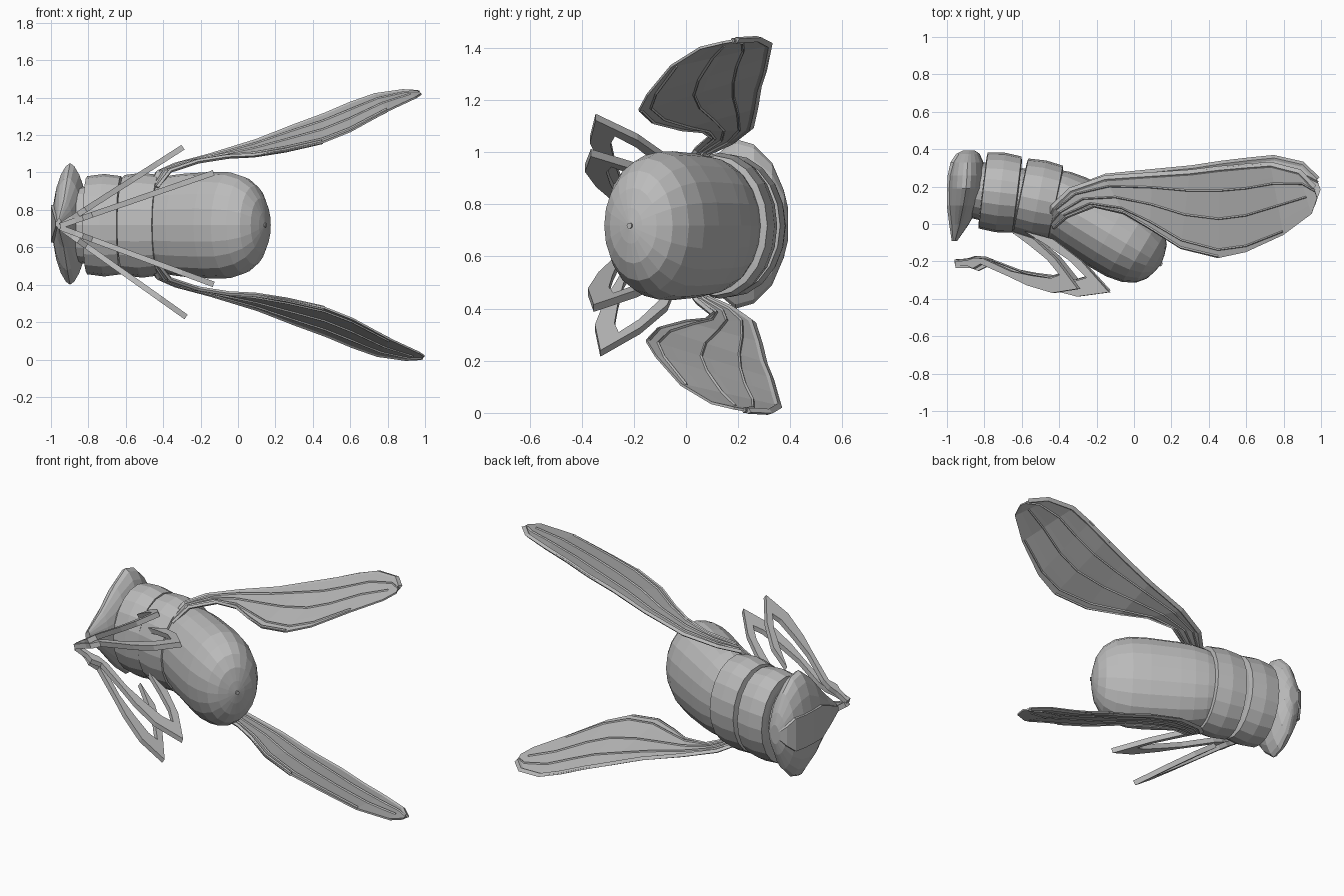
import bpy, bmesh, math
from mathutils import Vector

if "Cube" in bpy.data.objects:
    bpy.data.objects.remove(bpy.data.objects["Cube"])

MID = 0.725  # height of the insect's symmetry plane

grey = bpy.data.materials.new("plain grey")
grey.use_nodes = True
grey.diffuse_color = (0.5, 0.5, 0.5, 1)
grey.node_tree.nodes["Principled BSDF"].inputs["Base Color"].default_value = (0.5, 0.5, 0.5, 1)


def make(name, verts, faces):
    mesh = bpy.data.meshes.new(name)
    mesh.from_pydata([tuple(v) for v in verts], [], faces)
    bm = bmesh.new()
    bm.from_mesh(mesh)
    bmesh.ops.recalc_face_normals(bm, faces=bm.faces)
    bm.to_mesh(mesh)
    bm.free()
    mesh.materials.append(grey)
    obj = bpy.data.objects.new(name, mesh)
    bpy.context.collection.objects.link(obj)
    return obj


def skin(name, rings):
    """Join rings of equal length into a capped closed skin."""
    n = len(rings[0])
    verts = [p for ring in rings for p in ring]
    faces = [list(range(n)), list(range(len(verts) - n, len(verts)))]
    for r in range(len(rings) - 1):
        for i in range(n):
            j = (i + 1) % n
            faces.append((r * n + i, r * n + j, r * n + n + j, r * n + n + i))
    return make(name, verts, faces)


def oval(center, side, up, n=20, sharp=0):
    """Ring of points; sharp above zero pinches it into a lens."""
    ring = []
    for i in range(n):
        a = 2 * math.pi * i / n
        c = math.cos(a)
        ring.append(center + side * c * abs(c) ** sharp + up * math.sin(a))
    return ring


def body_part(name, start, end, profile, wide):
    """Oval solid of revolution; profile holds (position along axis, radius)."""
    a, b = Vector((*start, MID - 0.007)), Vector((*end, MID - 0.007))
    d = (b - a).normalized()
    side = Vector((-d.y, d.x, 0))
    return skin(name, [oval(a.lerp(b, t), side * r, Vector((0, 0, r * wide))) for t, r in profile])


# Thorax rings, neck and abdomen
barrel = [(0, 0.175), (0.02, 0.205), (0.5, 0.214), (0.97, 0.205), (1, 0.175)]
body_part("thorax_front", (-0.81, 0.18), (-0.62, 0.157), barrel, 1.28)
body_part("thorax_rear", (-0.61, 0.15), (-0.415, 0.11), barrel, 1.31)
body_part("thorax_core", (-0.88, 0.19), (-0.36, 0.08), [(0, 0.15), (1, 0.18)], 1.34)
body_part("abdomen", (-0.47, 0.15), (0.143, -0.215),
          [(0, 0.16), (0.07, 0.178), (0.18, 0.193), (0.3, 0.2), (0.55, 0.207), (0.7, 0.205),
           (0.82, 0.187), (0.91, 0.153), (0.965, 0.105), (0.99, 0.05), (1, 0.012)], 1.38)
body_part("stinger", (0.12, -0.2), (0.15, -0.218), [(0, 0.011), (1, 0.011)], 1)

# Head: lens-shaped sections (y, x centre, half depth, half width) tapering to a beak
sections = [(0.392, -0.88, 0.03, 0.06), (0.375, -0.885, 0.06, 0.13), (0.33, -0.89, 0.085, 0.235),
            (0.26, -0.893, 0.097, 0.305), (0.19, -0.898, 0.096, 0.325), (0.1, -0.912, 0.083, 0.25),
            (0.0, -0.932, 0.05, 0.125), (-0.09, -0.957, 0.012, 0.03)]
skin("head", [oval(Vector((x, y, MID)), Vector((hx, 0, 0)), Vector((0, 0, hz)), sharp=0.25)
              for y, x, hx, hz in sections])
# Raised band between the eyes
skin("brow_band", [[Vector((x + s * (hx + 0.006), y, MID + k * min(0.1, hz * 0.45)))
                    for s, k in ((-1, -1), (-1, 1), (0.4, 1), (0.4, -1))]
                   for y, x, hx, hz in sections])

# Wings: matching points down the leading and trailing edges
LEAD = [(-.46, .03, .93), (-.43, .09, 1), (-.34, .18, 1.04), (-.155, .25, 1.09),
        (.1, .275, 1.17), (.3, .295, 1.25), (.46, .32, 1.31), (.6, .335, 1.37),
        (.73, .345, 1.415), (.88, .305, 1.435), (.96, .22, 1.43)]
TRAIL = [(-.43, -.02, .92), (-.36, .04, 1.01), (-.21, .1, 1.06), (-.05, .064, 1.085),
         (.085, -.016, 1.09), (.25, -.12, 1.115), (.45, -.165, 1.16), (.6, -.13, 1.22),
         (.8, -.035, 1.33), (.95, .08, 1.4), (.98, .165, 1.42)]


def wing(name, flip, turn, reach):
    def place(i, v):
        p = Vector(LEAD[i]).lerp(Vector(TRAIL[i]), v)
        out = p.x + 0.45
        p.x = out * reach - 0.45
        p.y += turn * out
        p.z = 2 * MID - 0.012 - p.z if flip else p.z
        return p

    # Thin membrane
    across = (0, 0.2, 0.5, 0.8, 1)
    m = len(across)
    verts = [place(i, v) for i in range(len(LEAD)) for v in across]
    faces = [(i * m + k, i * m + k + 1, i * m + m + k + 1, i * m + m + k)
             for i in range(len(LEAD) - 1) for k in range(m - 1)]
    membrane = make(name + "_membrane", verts, faces)
    solid = membrane.modifiers.new("thickness", "SOLIDIFY")
    solid.thickness, solid.offset = 0.01, 0

    # Raised veins along the membrane
    def vein(label, first, last, v0, v1, r):
        rings = []
        for i in range(first, last + 1):
            v = v0 + (v1 - v0) * (i - first) / (last - first)
            along = (place(min(i + 1, last), v) - place(max(i - 1, first), v)).normalized()
            chord = place(i, 1) - place(i, 0)
            chord = (chord - along * chord.dot(along)).normalized()
            rings.append(oval(place(i, v), chord * r, along.cross(chord) * 0.012, 4))
        skin(name + label, rings)

    vein("_leading_rim", 0, 10, 0.02, 0.03, 0.02)
    vein("_front_vein", 1, 10, 0.2, 0.3, 0.009)
    vein("_middle_vein", 0, 9, 0.5, 0.6, 0.009)
    vein("_rear_vein", 1, 8, 0.8, 0.95, 0.009)
    vein("_trailing_rim", 0, 6, 0.98, 0.98, 0.01)


wing("upper_wing", False, -0.018, 1)
wing("lower_wing", True, 0.013, 1.012)

# Legs: flat hooked outline running thigh, knee, shin, foot and back
OUTLINE = [(-.43, -.08), (-.28, -.195), (-.13, -.365), (-.3, -.388), (-.47, -.345), (-.58, -.3),
           (-.78, -.225), (-.83, -.25), (-.87, -.235), (-.95, -.235), (-.95, -.21), (-.87, -.205),
           (-.82, -.19), (-.76, -.195), (-.58, -.265), (-.44, -.29), (-.31, -.305),
           (-.25, -.287), (-.335, -.2), (-.46, -.115), (-.58, -.04)]


def leg(name, sign, reach, slope, drop):
    normal = Vector((-slope * sign, 0, 1)).normalized() * 0.015
    path = []
    for x, y in OUTLINE:
        run = (x + 0.95) * reach
        path.append(Vector((-0.95 + run, y * drop, MID - 0.015 + sign * (0.005 + run * slope))))
    skin(name, [[p - normal for p in path], [p + normal for p in path]])


leg("upper_front_leg", 1, 0.8, 0.64, 0.95)
leg("upper_rear_leg", 1, 1, 0.345, 1)
leg("lower_front_leg", -1, 0.82, 0.71, 0.9)
leg("lower_rear_leg", -1, 1, 0.37, 0.97)
